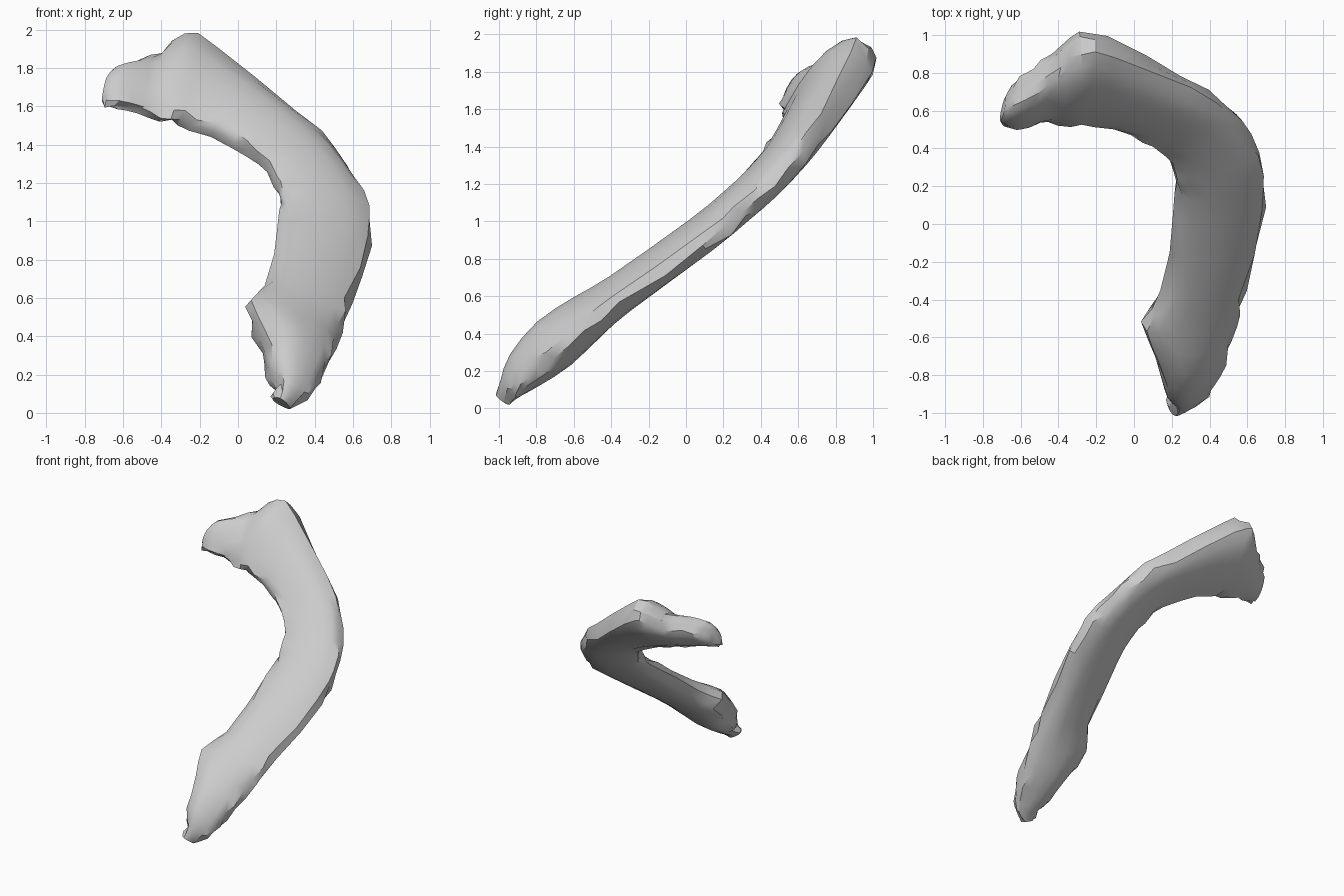
import bpy, bmesh, math, random
from mathutils import Vector

random.seed(4)
cube = bpy.data.objects.get("Cube")
if cube:
    bpy.data.objects.remove(cube)

# Bone material
bone = bpy.data.materials.new("bone_grey")
bone.use_nodes = True
colour = (0.6, 0.6, 0.6, 1)
bone.diffuse_color = colour
bone.node_tree.nodes["Principled BSDF"].inputs["Base Color"].default_value = colour

# Stations from the thin tip to the head: inner edge, outer edge, half thickness
stations = [
    ((.19, -.99, .08), (.27, -.95, .02), .04),
    ((.20, -.93, .14), (.36, -.92, .08), .07),
    ((.16, -.86, .23), (.42, -.85, .17), .11),
    ((.12, -.7, .39), (.48, -.71, .28), .14),
    ((.05, -.51, .54), (.54, -.53, .43), .12),
    ((.15, -.35, .66), (.58, -.35, .56), .1),
    ((.22, .05, .97), (.69, .1, .88), .09),
    ((.22, .22, 1.11), (.68, .3, 1.05), .09),
    ((.18, .33, 1.22), (.62, .46, 1.19), .09),
    ((.09, .42, 1.33), (.5, .62, 1.36), .09),
    ((-.02, .48, 1.42), (.3, .75, 1.54), .1),
    ((-.24, .53, 1.5), (-.12, .95, 1.86), .12),
    ((-.34, .54, 1.53), (-.28, .98, 1.94), .13),
    ((-.45, .54, 1.56), (-.41, .89, 1.85), .1),
    ((-.58, .53, 1.59), (-.53, .78, 1.82), .09),
    ((-.68, .53, 1.61), (-.63, .71, 1.79), .08),
    ((-.71, .56, 1.63), (-.68, .65, 1.74), .05),
]


def blend(a, b, c, d, t):
    """Smooth curve through b and c."""
    return b + (c - a) * (t / 2) + (a * 2 - b * 5 + c * 4 - d) * (t * t / 2) \
        + (b * 3 - a - c * 3 + d) * (t ** 3 / 2)


# Refine the stations along the curve
rows = [(Vector(inner), Vector(outer), half) for inner, outer, half in stations]
last = len(rows) - 1
fine = []
for k in range(last):
    four = [rows[min(max(k + j, 0), last)] for j in (-1, 0, 1, 2)]
    for t in (0, .5):
        fine.append([blend(*(row[c] for row in four), t) for c in range(3)])
fine.append(rows[last])

# Skin the flattened oval sections
SIDES = 16
bm = bmesh.new()
rings = []
centres = [(inner + outer) / 2 for inner, outer, half in fine]
for k, (inner, outer, half) in enumerate(fine):
    centre = centres[k]
    tangent = (centres[min(k + 1, len(fine) - 1)] - centres[max(k - 1, 0)]).normalized()
    width = (outer - inner) / 2
    normal = width.cross(tangent).normalized()
    if normal.z < 0:
        normal.negate()
    # Thicker along the inner rim at the front, along the outer rim at the back
    bias = .4 * centre.y
    ring = []
    for s in range(SIDES):
        angle = math.tau * s / SIDES
        across, rise = math.cos(angle), math.sin(angle)
        lift = math.copysign(abs(rise) ** .8, rise) * half * (1 + bias * across)
        point = centre + width * across + normal * lift
        # Rough, chipped rims
        if abs(across) > .85 and 0 < k < len(fine) - 1:
            for axis in (width.normalized(), normal, tangent):
                point += axis * random.uniform(-.017, .015)
        ring.append(bm.verts.new(point))
    rings.append(ring)
for ring, following in zip(rings, rings[1:]):
    for s in range(SIDES):
        e = (s + 1) % SIDES
        bm.faces.new((ring[s], ring[e], following[e], following[s]))
bm.faces.new(rings[0])
bm.faces.new(rings[-1])
bmesh.ops.recalc_face_normals(bm, faces=bm.faces)

mesh = bpy.data.meshes.new("curved_bone")
bm.to_mesh(mesh)
bm.free()
mesh.materials.append(bone)
obj = bpy.data.objects.new("curved_bone", mesh)
bpy.context.collection.objects.link(obj)
bpy.ops.object.select_all(action='DESELECT')
obj.select_set(True)
bpy.context.view_layer.objects.active = obj
bpy.ops.object.shade_smooth_by_angle(angle=math.radians(30))
